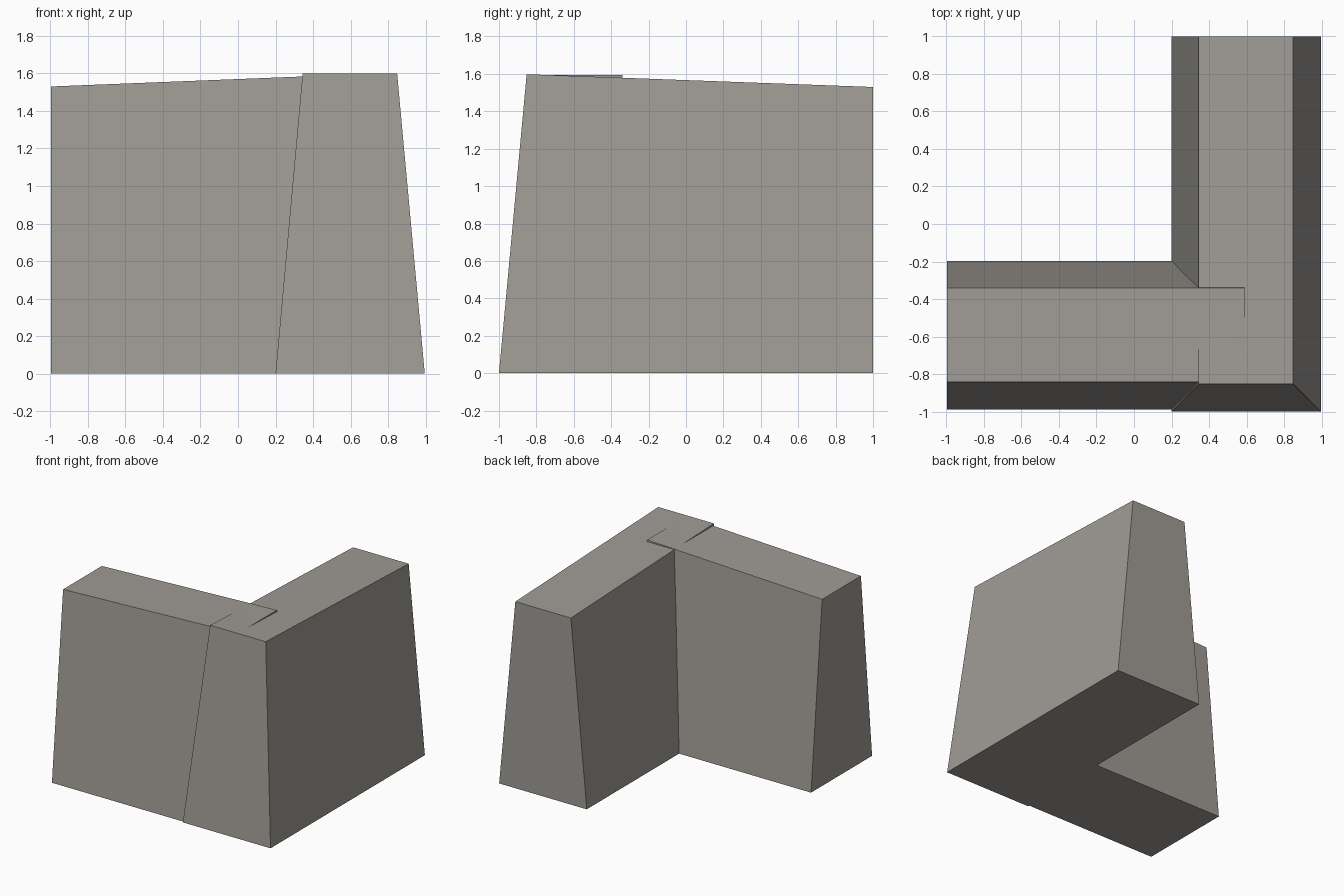
import bpy
import bmesh

cube = bpy.data.objects.get("Cube")
if cube:
    bpy.data.objects.remove(cube, do_unlink=True)

stone = bpy.data.materials.new("warm grey stone")
stone.use_nodes = True
colour = (0.35, 0.33, 0.30, 1)
stone.diffuse_color = colour
stone.node_tree.nodes["Principled BSDF"].inputs["Base Color"].default_value = colour


def wall(name, base, top, height):
    """Tapered block: base and top are (x0, x1, y0, y1), height(x, y) gives the sloping top."""
    bm = bmesh.new()
    corners = [(0, 2), (1, 2), (1, 3), (0, 3)]
    low = [bm.verts.new((base[i], base[j], 0)) for i, j in corners]
    high = [bm.verts.new((top[i], top[j], height(top[i], top[j]))) for i, j in corners]
    bm.faces.new(low[::-1])
    bm.faces.new(high)
    for k in range(4):
        n = (k + 1) % 4
        bm.faces.new((low[k], low[n], high[n], high[k]))
    bmesh.ops.recalc_face_normals(bm, faces=bm.faces)
    mesh = bpy.data.meshes.new(name)
    bm.to_mesh(mesh)
    bm.free()
    mesh.materials.append(stone)
    obj = bpy.data.objects.new(name, mesh)
    bpy.context.collection.objects.link(obj)
    return obj


# Front wing: runs along x, its top rising towards the corner
wall("front_wall", (-0.997, 0.59, -0.987, -0.196), (-0.997, 0.59, -0.842, -0.34),
     lambda x, y: 1.53 + 0.0397 * (x + 1))

# Side wing: runs along y, with a battered front end and a top rising towards the corner
wall("side_wall", (0.2, 0.995, -1, 1), (0.344, 0.848, -0.852, 1),
     lambda x, y: 1.53 + 0.0368 * (1 - y))
